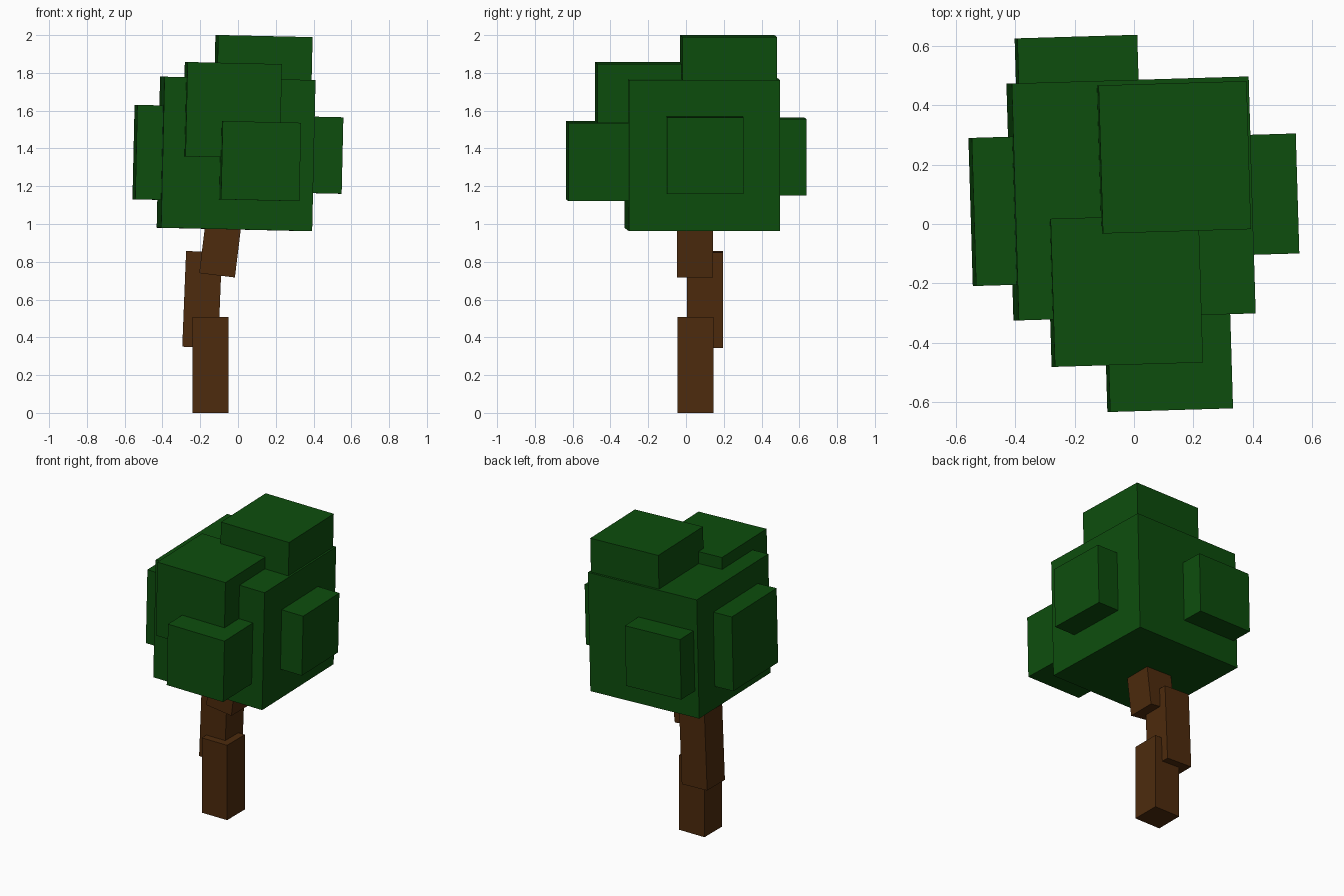
import bpy
from math import radians

if "Cube" in bpy.data.objects:
    bpy.data.objects.remove(bpy.data.objects["Cube"])


def material(name, rgb):
    mat = bpy.data.materials.new(name)
    mat.diffuse_color = (*rgb, 1.0)
    mat.use_nodes = True
    mat.node_tree.nodes["Principled BSDF"].inputs["Base Color"].default_value = mat.diffuse_color
    return mat


leaf = material("leaf green", (0.004, 0.075, 0.004))
bark = material("bark brown", (0.075, 0.024, 0.004))


def box(name, centre, size, rot, mat):
    """Flat-shaded box with its rotation given in degrees."""
    bpy.ops.mesh.primitive_cube_add(size=1, location=centre,
                                    rotation=[radians(a) for a in rot])
    ob = bpy.context.object
    ob.name = name
    ob.scale = size
    ob.data.materials.append(mat)
    return ob


# Trunk: three stacked, offset logs leaning more towards the top
LOG = (0.19, 0.19, 0.507)
box("trunk_base", (-0.145, 0.05, 0.2535), LOG, (0, 0, 0), bark)
box("trunk_middle", (-0.19, 0.10, 0.60), LOG, (0, 2.3, 0), bark)
box("trunk_top", (-0.08, 0.048, 0.98), LOG, (0, 7, 0), bark)

# Canopy: a large cube with smaller cubes poking out, all tilted together
TILT = (0, 1.3, 1.7)
CANOPY = {
    "canopy_core": ((-0.01, 0.086, 1.371), 0.80),
    "canopy_top": ((0.132, 0.225, 1.745), 0.50),
    "canopy_front_upper": ((-0.03, -0.225, 1.602), 0.50),
    "canopy_front_lower": ((0.116, -0.421, 1.333), 0.415),
    "canopy_left": ((-0.296, 0.048, 1.375), 0.50),
    "canopy_right": ((0.345, 0.097, 1.367), 0.405),
    "canopy_back": ((-0.19, 0.43, 1.357), 0.405),
}
for name, (centre, side) in CANOPY.items():
    box(name, centre, (side,) * 3, TILT, leaf)
